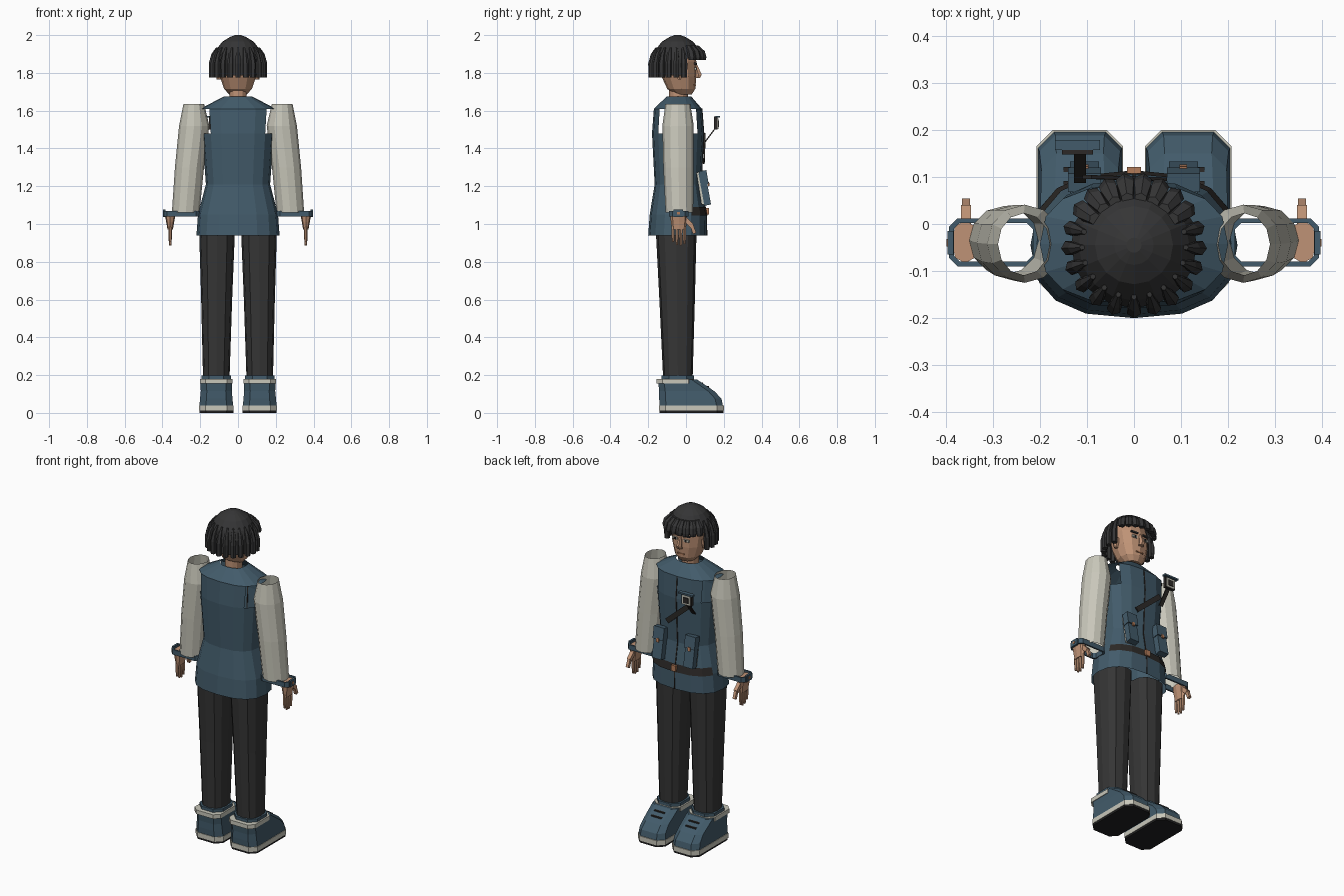
import bpy, bmesh, math
from mathutils import Vector, Matrix

cube = bpy.data.objects.get("Cube")
if cube:
    bpy.data.objects.remove(cube)


def material(name, r, g, b):
    m = bpy.data.materials.new(name)
    m.use_nodes = True
    m.diffuse_color = (r, g, b, 1)
    m.node_tree.nodes["Principled BSDF"].inputs["Base Color"].default_value = (r, g, b, 1)
    return m


TEAL = material("slate blue cloth", .055, .105, .145)
CREAM = material("off white cloth", .58, .57, .49)
DARK = material("charcoal trousers", .036, .036, .036)
HAIR = material("dark hair", .035, .035, .036)
SKIN = material("skin", .52, .29, .18)
SOLE = material("black rubber", .015, .015, .016)
BELT = material("dark leather", .025, .022, .02)
BRASS = material("copper clasp", .45, .2, .1)


def finish(name, bm, mat):
    bmesh.ops.recalc_face_normals(bm, faces=bm.faces)
    me = bpy.data.meshes.new(name)
    bm.to_mesh(me)
    bm.free()
    me.materials.append(mat)
    ob = bpy.data.objects.new(name, me)
    bpy.context.collection.objects.link(ob)
    return ob


def power(v, p):
    return math.copysign(abs(v) ** (2 / p), v)


def oval(z, cx, cy, rx, ry, n=12, p=2.0):
    """Closed ring of points, rounder or boxier with p."""
    angles = [math.tau * i / n for i in range(n)]
    return [(cx + rx * power(math.cos(a), p), cy + ry * power(math.sin(a), p), z) for a in angles]


def chamfered(z, x0, x1, y0, y1, c):
    """Rectangle ring with cut corners."""
    return [(x0 + c, y0, z), (x1 - c, y0, z), (x1, y0 + c, z), (x1, y1 - c, z),
            (x1 - c, y1, z), (x0 + c, y1, z), (x0, y1 - c, z), (x0, y0 + c, z)]


def loft(name, rings, mat, caps=True, drop=None, closed=False):
    """Skin through rings; faces whose centre meets drop are left open."""
    bm = bmesh.new()
    rows = [[bm.verts.new(p) for p in r] for r in rings]
    n = len(rows[0])
    pairs = list(zip(rows, rows[1:])) + ([(rows[-1], rows[0])] if closed else [])
    for a, b in pairs:
        for i in range(n):
            j = (i + 1) % n
            bm.faces.new((a[i], a[j], b[j], b[i]))
    if caps and not closed:
        bm.faces.new(rows[0])
        bm.faces.new(rows[-1])
    if drop:
        gone = [f for f in bm.faces if drop(f.calc_center_median())]
        bmesh.ops.delete(bm, geom=gone, context='FACES')
    return finish(name, bm, mat)


def beam(name, a, b, w, d, mat):
    """Box running from a to b, w wide and d deep."""
    a, b = Vector(a), Vector(b)
    z = (b - a).normalized()
    x = Vector((0, 1, 0)).cross(z).normalized()
    y = z.cross(x)
    rot = Matrix((x, y, z)).transposed().to_4x4()
    bm = bmesh.new()
    bmesh.ops.create_cube(bm, size=1, matrix=Matrix.Translation((a + b) / 2) @ rot
                          @ Matrix.Diagonal((w, d, (b - a).length, 1)))
    return finish(name, bm, mat)


def box(name, x, y, z, w, d, h, mat):
    return beam(name, (x, y, z - h / 2), (x, y, z + h / 2), w, d, mat)


# Tunic with open armholes and an open hem
TUNIC = [(.94, -.045, .22, .155), (1.05, -.042, .212, .15), (1.21, -.043, .17, .123),
         (1.48, -.043, .19, .137), (1.61, -.043, .2, .127), (1.675, -.037, .075, .065)]
loft("tunic", [oval(z, 0, cy, rx, ry, 16, 2.5) for z, cy, rx, ry in TUNIC], TEAL, caps=False,
     drop=lambda c: 1.48 < c.z < 1.61 and abs(c.x) > .15)
for (z0, c0, _, r0), (z1, c1, _, r1) in zip(TUNIC[:4], TUNIC[1:5]):
    beam("front_seam", (0, c0 + r0, z0), (0, c1 + r1, z1), .006, .006, BELT)

# Belt across the front
loft("belt", [oval(z, 0, -.042, rx, ry, 16, 2.5) for z, rx, ry in ((1.045, .216, .156), (1.09, .204, .148))],
     BELT, caps=False, drop=lambda c: c.y < .04)
box("belt_buckle", 0, .114, 1.068, .03, .014, .035, BRASS)

# Strap and chest device
beam("chest_strap", (.06, .095, 1.33), (-.1, .1, 1.47), .03, .008, BELT)
beam("device_arm", (-.115, .09, 1.42), (-.115, .15, 1.5), .025, .006, BELT)
box("device_body", -.12, .157, 1.535, .065, .018, .07, BELT)
box("device_plate", -.12, .168, 1.53, .055, .006, .055, CREAM)
box("device_screen", -.12, .172, 1.53, .034, .006, .034, BELT)
box("device_hood", -.12, .168, 1.568, .095, .022, .01, TEAL)

# Neck, head and face
loft("neck", [oval(z, 0, -.04, .046, .05) for z in (1.64, 1.74)], SKIN)
HEAD = [(1.685, -.015, .045, .045), (1.715, -.025, .074, .074), (1.78, -.037, .095, .092),
        (1.86, -.045, .105, .1), (1.93, -.045, .085, .08)]
loft("head", [oval(z, 0, cy, rx, ry, 12, 2.2) for z, cy, rx, ry in HEAD], SKIN)
loft("nose", [oval(1.772, 0, .06, .017, .016, 6), oval(1.79, 0, .066, .015, .02, 6),
              oval(1.845, 0, .05, .007, .01, 6)], SKIN)
box("mouth", 0, .049, 1.735, .045, .008, .007, BRASS)

for s, side in ((1, "left"), (-1, "right")):
    # Eyes, brows and ears
    box(side + "_eye", s * .038, .05, 1.822, .032, .009, .014, CREAM)
    box(side + "_pupil", s * .036, .054, 1.822, .013, .006, .014, SOLE)
    beam(side + "_brow", (s * .018, .054, 1.847), (s * .06, .047, 1.85), .009, .01, HAIR)
    loft(side + "_ear", [oval(z, s * .1, -.035, .014, r, 6)
                         for z, r in ((1.765, .009), (1.79, .02), (1.82, .022))], SKIN)

    # Hollow sleeve
    sleeve = [(1.06, .277, -.035, .073, .073), (1.3, .257, -.04, .077, .08),
              (1.52, .232, -.042, .08, .083), (1.635, .234, -.043, .055, .066)]
    loft(side + "_sleeve", [oval(z, s * cx, cy, rx, ry) for z, cx, cy, rx, ry in sleeve], CREAM, caps=False)

    # Cuff ring with an outer button plate
    a, b = sorted((s * .205, s * .393))
    cuff = [chamfered(z, a + t, b - t, -.09 + t, .012 - t, .018 - t / 2)
            for z, t in ((1.04, 0), (1.07, 0), (1.07, .01), (1.04, .01))]
    loft(side + "_cuff", cuff, TEAL, closed=True)
    box(side + "_cuff_tab", s * .39, -.04, 1.057, .012, .05, .038, TEAL)
    box(side + "_cuff_button", s * .396, -.04, 1.057, .004, .016, .014, BRASS)

    # Hand
    loft(side + "_palm", [oval(z, s * .359, -.038, rx, ry, 8, 2.4) for z, rx, ry in
                          ((.97, .014, .037), (1.01, .021, .042), (1.045, .028, .045), (1.06, .028, .045))], SKIN)
    for i, tip in enumerate((.905, .888, .885, .895)):
        y = -.068 + i * .02
        loft(side + "_finger", [oval(z, s * .359, y, r, r, 6)
                                for z, r in ((tip, .006), (.93, .009), (.985, .01))], SKIN)
    beam(side + "_thumb_base", (s * .357, -.01, 1.03), (s * .357, .032, .99), .022, .024, SKIN)
    beam(side + "_thumb_tip", (s * .357, .027, 1.0), (s * .357, .046, .95), .017, .018, SKIN)

    # Belt pouch
    x = s * .105
    beam(side + "_pouch", (x, .115, 1.1), (x, .084, 1.27), .062, .036, TEAL)
    beam(side + "_pouch_back", (x, .097, 1.105), (x, .07, 1.275), .05, .03, CREAM)
    beam(side + "_pouch_flap", (x, .1, 1.21), (x, .088, 1.282), .07, .04, TEAL)
    beam(side + "_pouch_clasp", (x, .122, 1.2), (x, .118, 1.222), .016, .008, BRASS)

    # Trouser leg
    leg = [(.18, .115, -.043, .07, .078), (.6, .113, -.047, .082, .094), (.97, .111, -.052, .095, .108)]
    loft(side + "_trouser_leg", [oval(z, s * cx, cy, rx, ry, 12, 2.5) for z, cx, cy, rx, ry in leg], DARK)

    # Shoe
    def footprint(z, inset, back, toe, cut):
        x0, x1 = sorted((s * (.023 + inset), s * (.207 - inset)))
        return chamfered(z, x0, x1, back, toe, cut)

    loft(side + "_sole", [footprint(z, .002, -.141, .198, .035) for z in (0, .012)], SOLE)
    loft(side + "_sole_rim", [footprint(z, 0, -.143, .2, .035) for z in (.012, .04)], CREAM)
    loft(side + "_shoe", [footprint(.04, .003, -.14, .195, .034), footprint(.075, .006, -.142, .188, .034),
                          footprint(.115, .01, -.142, .15, .032), footprint(.176, .008, -.148, .06, .03)], TEAL)
    loft(side + "_shoe_collar", [footprint(z, .005, -.155, .043, .03) for z in (.155, .18)], CREAM)
    loft(side + "_shoe_lining", [footprint(z, .014, -.13, .042, .04) for z in (.18, .198)], TEAL)
    for y, z in ((.085, .158), (.115, .138)):
        box(side + "_lace", s * .115, y, z, .07, .012, .008, BELT)

# Hair cap, cut away over the face
CAP = [(1.785, .134), (1.875, .134), (1.92, .118), (1.965, .083), (1.99, .042), (2.0, .016)]
hair = loft("hair_cap", [oval(z, 0, -.045, r, r, 16) for z, r in CAP], HAIR,
            drop=lambda c: c.z < 1.87 and (c.y > .0 or c.z < 1.79))


def lock(angle, rows, wide):
    """Tapered strand on the hair; each row is height, distance out and thickness."""
    rings = []
    for z, dist, thick in rows:
        ring = oval(z, dist, 0, thick, wide * min(1, thick / .018), 6)
        rot = Matrix.Rotation(angle, 3, 'Z')
        rings.append([rot @ Vector(p) + Vector((0, -.045, 0)) for p in ring])
    loft("hair_lock", rings, HAIR)


# Locks round the sides and back
for i in range(13):
    lock(math.radians(165 + i * 17.5), [(1.775, .137, .017), (1.85, .137, .018), (1.9, .127, .014),
                                        (1.935, .11, .006)], .017)
# Fringe over the brow
for i in range(8):
    lock(math.radians(34 + i * 16), [(1.868, .137, .016), (1.885, .134, .02), (1.915, .125, .021),
                                     (1.945, .1, .012)], .021)
